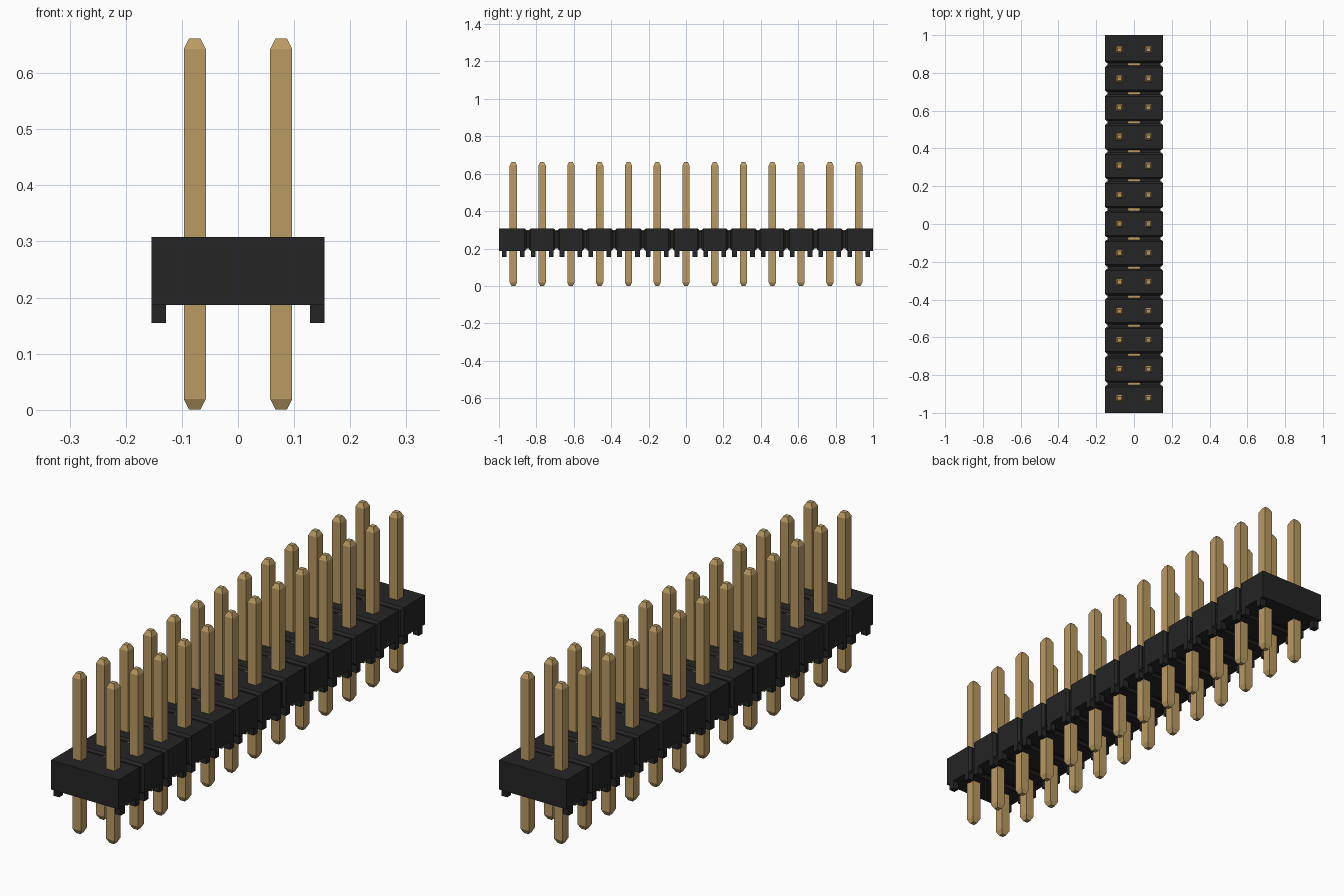
import bpy
import bmesh
import math
from mathutils import Matrix

if "Cube" in bpy.data.objects:
    bpy.data.objects.remove(bpy.data.objects["Cube"])

COUNT = 13
PITCH = 2 / COUNT
HALF_W = 0.154
Z0, Z1 = 0.187, 0.308


def material(name, rgb):
    m = bpy.data.materials.new(name)
    m.diffuse_color = (*rgb, 1)
    m.use_nodes = True
    m.node_tree.nodes["Principled BSDF"].inputs["Base Color"].default_value = m.diffuse_color
    return m


black = material("black plastic", (0.018, 0.018, 0.019))
gold = material("gold metal", (0.49, 0.325, 0.125))


def finish(bm, name, mat):
    bmesh.ops.recalc_face_normals(bm, faces=bm.faces)
    me = bpy.data.meshes.new(name)
    bm.to_mesh(me)
    bm.free()
    me.materials.append(mat)
    ob = bpy.data.objects.new(name, me)
    bpy.context.collection.objects.link(ob)
    return ob


def box(bm, lo, hi):
    size = [b - a for a, b in zip(lo, hi)]
    mid = [(a + b) / 2 for a, b in zip(lo, hi)]
    mat = Matrix.Translation(mid) @ Matrix.Diagonal((*size, 1))
    return bmesh.ops.create_cube(bm, size=1, matrix=mat)["verts"]


centres = [-1 + PITCH * (i + 0.5) for i in range(COUNT)]
joints = [-1 + PITCH * i for i in range(1, COUNT)]

# Housing blocks, chamfered around the faces that meet a neighbour
bm = bmesh.new()
for i, y in enumerate(centres):
    lo = -1 if i == 0 else y - PITCH / 2 + 0.007
    hi = 1 if i == COUNT - 1 else y + PITCH / 2 - 0.007
    verts = box(bm, (-HALF_W, lo, Z0), (HALF_W, hi, Z1))
    edges = {e for v in verts for e in v.link_edges}
    inner = [e for e in edges
             if abs(e.verts[0].co.y - e.verts[1].co.y) < 1e-5
             and abs(e.verts[0].co.y) < 0.99]
    bmesh.ops.bevel(bm, geom=inner, offset=0.009, segments=1, affect='EDGES')
finish(bm, "housing_blocks", black)

# Recessed webs joining the blocks
bm = bmesh.new()
for y in joints:
    box(bm, (-0.139, y - 0.012, Z0 + 0.012), (0.139, y + 0.012, Z1 - 0.014))
finish(bm, "joining_webs", black)

# Standoff feet along both long sides
bm = bmesh.new()
for y in centres:
    for sx in (-1, 1):
        for sy in (-1, 1):
            x, fy = sx * 0.141, y + sy * 0.048
            box(bm, (x - 0.013, fy - 0.0125, 0.155),
                (x + 0.013, fy + 0.0125, Z0 + 0.002))
finish(bm, "standoff_feet", black)

# Square pins with tapered ends
bm = bmesh.new()
PIN = [(0.0, 0.010), (0.019, 0.0195), (0.643, 0.0195), (0.662, 0.010)]
for y in centres:
    for x in (-PITCH / 2, PITCH / 2):
        rings = [[bm.verts.new((x + a * r, y + b * r, z))
                  for a, b in ((-1, -1), (1, -1), (1, 1), (-1, 1))]
                 for z, r in PIN]
        for low, up in zip(rings, rings[1:]):
            for k in range(4):
                n = (k + 1) % 4
                bm.faces.new((low[k], low[n], up[n], up[k]))
        bm.faces.new(rings[0][::-1])
        bm.faces.new(rings[-1])
finish(bm, "pins", gold)

# Small oval marks lying in the grooves
bm = bmesh.new()
for y in joints:
    ring = [bm.verts.new((0.033 * math.cos(math.tau * k / 16),
                          y + 0.0105 * math.sin(math.tau * k / 16),
                          Z1 - 0.010)) for k in range(16)]
    face = bm.faces.new(ring)
    ext = bmesh.ops.extrude_face_region(bm, geom=[face])["geom"]
    bmesh.ops.translate(bm, vec=(0, 0, -0.005),
                        verts=[g for g in ext if isinstance(g, bmesh.types.BMVert)])
finish(bm, "groove_marks", gold)
